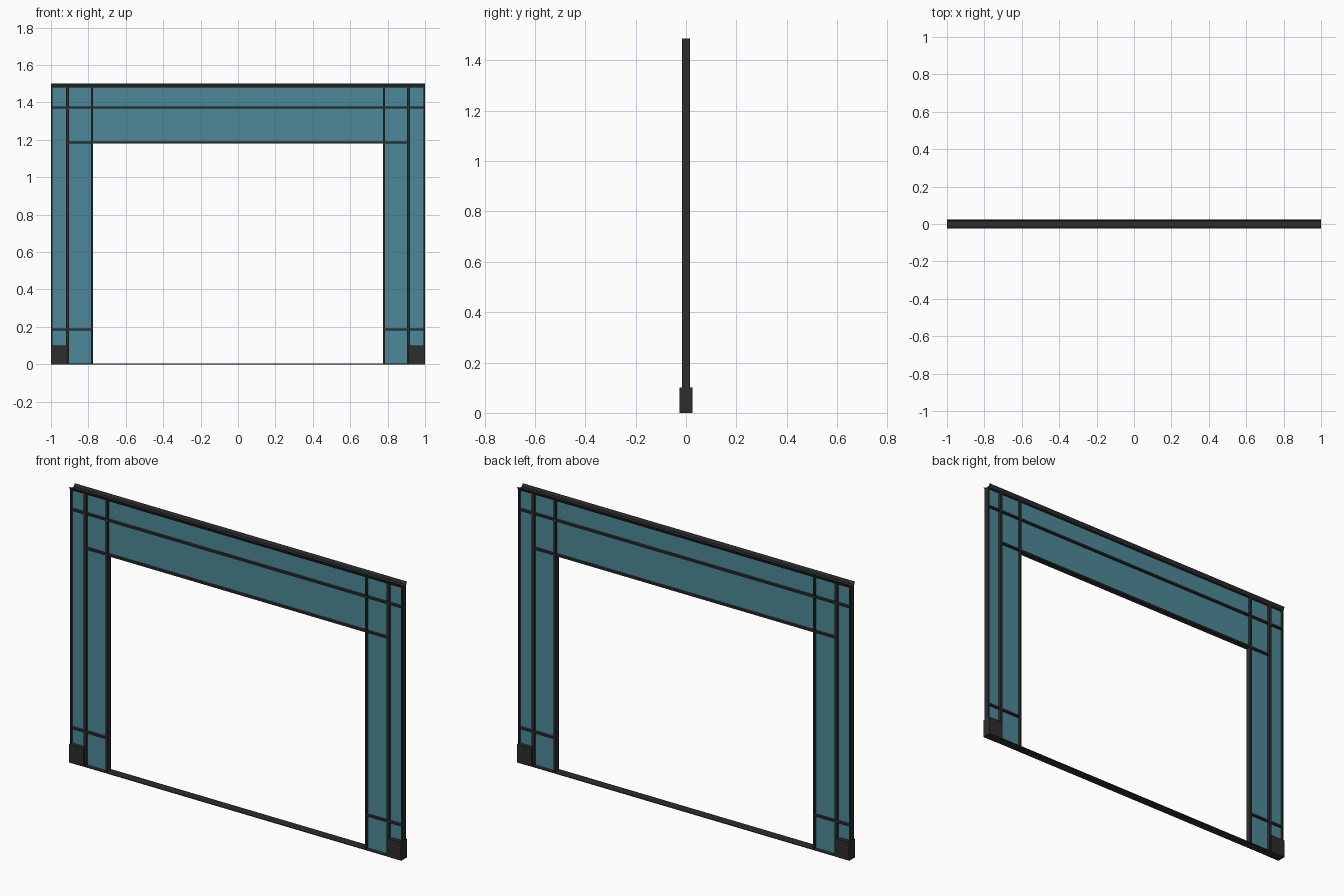
import bpy

if "Cube" in bpy.data.objects:
    bpy.data.objects.remove(bpy.data.objects["Cube"])


def material(name, color):
    m = bpy.data.materials.new(name)
    m.diffuse_color = color
    m.use_nodes = True
    m.node_tree.nodes["Principled BSDF"].inputs["Base Color"].default_value = m.diffuse_color
    return m


DARK = material("dark metal", (0.026, 0.026, 0.027, 1.0))
GLASS = material("teal glass", (0.075, 0.25, 0.32, 0.62))


def mesh_object(name, verts, faces, mat):
    me = bpy.data.meshes.new(name)
    me.from_pydata(verts, [], faces)
    me.materials.append(mat)
    ob = bpy.data.objects.new(name, me)
    bpy.context.collection.objects.link(ob)
    return ob


def box(name, x0, x1, z0, z1, half_depth, mat):
    x0, x1 = min(x0, x1), max(x0, x1)
    d = half_depth
    v = [(x, y, z) for x in (x0, x1) for y in (-d, d) for z in (z0, z1)]
    f = [(0, 1, 3, 2), (4, 6, 7, 5), (0, 4, 5, 1),
         (2, 3, 7, 6), (0, 2, 6, 4), (1, 5, 7, 3)]
    return mesh_object(name, v, f, mat)


TOP = 1.486      # top of the frame
D = 0.016        # half depth of the frame bars
G = 0.003        # half depth of the glass

for side, s in (("left", -1), ("right", 1)):
    # Upright bars: outer edge, double middle bar, door jamb
    box(f"{side}_outer_upright", s * 1.0, s * 0.993, 0, TOP, D, DARK)
    box(f"{side}_middle_upright", s * 0.92, s * 0.904, 0, TOP, D, DARK)
    box(f"{side}_door_jamb", s * 0.785, s * 0.775, 0, TOP, D, DARK)
    # Foot block
    box(f"{side}_foot_block", s * 1.0, s * 0.912, 0, 0.1, 0.025, DARK)
    # Cross bars in the side panels
    for part, xa, xb in (("outer", 0.993, 0.92), ("inner", 0.904, 0.785)):
        box(f"{side}_{part}_low_bar", s * xa, s * xb, 0.181, 0.191, D, DARK)
        box(f"{side}_{part}_high_bar", s * xa, s * xb, 1.368, 1.378, D, DARK)
    box(f"{side}_transom_end", s * 0.904, s * 0.785, 1.18, 1.19, D, DARK)
    # Glass, one pane per bay
    for z0, z1 in ((0.1, 0.181), (0.191, 1.368), (1.378, 1.48)):
        box(f"{side}_outer_glass", s * 0.993, s * 0.92, z0, z1, G, GLASS)
    for z0, z1 in ((0.004, 0.181), (0.191, 1.18), (1.19, 1.368), (1.378, 1.48)):
        box(f"{side}_inner_glass", s * 0.904, s * 0.785, z0, z1, G, GLASS)

# Bars and glass above the opening
box("transom_bar", -0.775, 0.775, 1.18, 1.19, D, DARK)
box("lintel_bar", -0.775, 0.775, 1.368, 1.378, D, DARK)
box("lower_lintel_glass", -0.775, 0.775, 1.19, 1.368, G, GLASS)
box("upper_lintel_glass", -0.775, 0.775, 1.378, 1.48, G, GLASS)
box("top_bar", -0.993, 0.993, 1.48, TOP, D, DARK)

# Floor threshold
box("threshold", -0.912, 0.912, 0, 0.004, 0.024, DARK)

# Open flared sheet channel along the top
profile = [(-0.025, 1.5), (-D, 1.482), (D, 1.482), (0.025, 1.5)]
verts = [(x, y, z) for x in (-1, 1) for y, z in profile]
mesh_object("top_channel", verts, [(i, i + 1, i + 5, i + 4) for i in range(3)], DARK)
